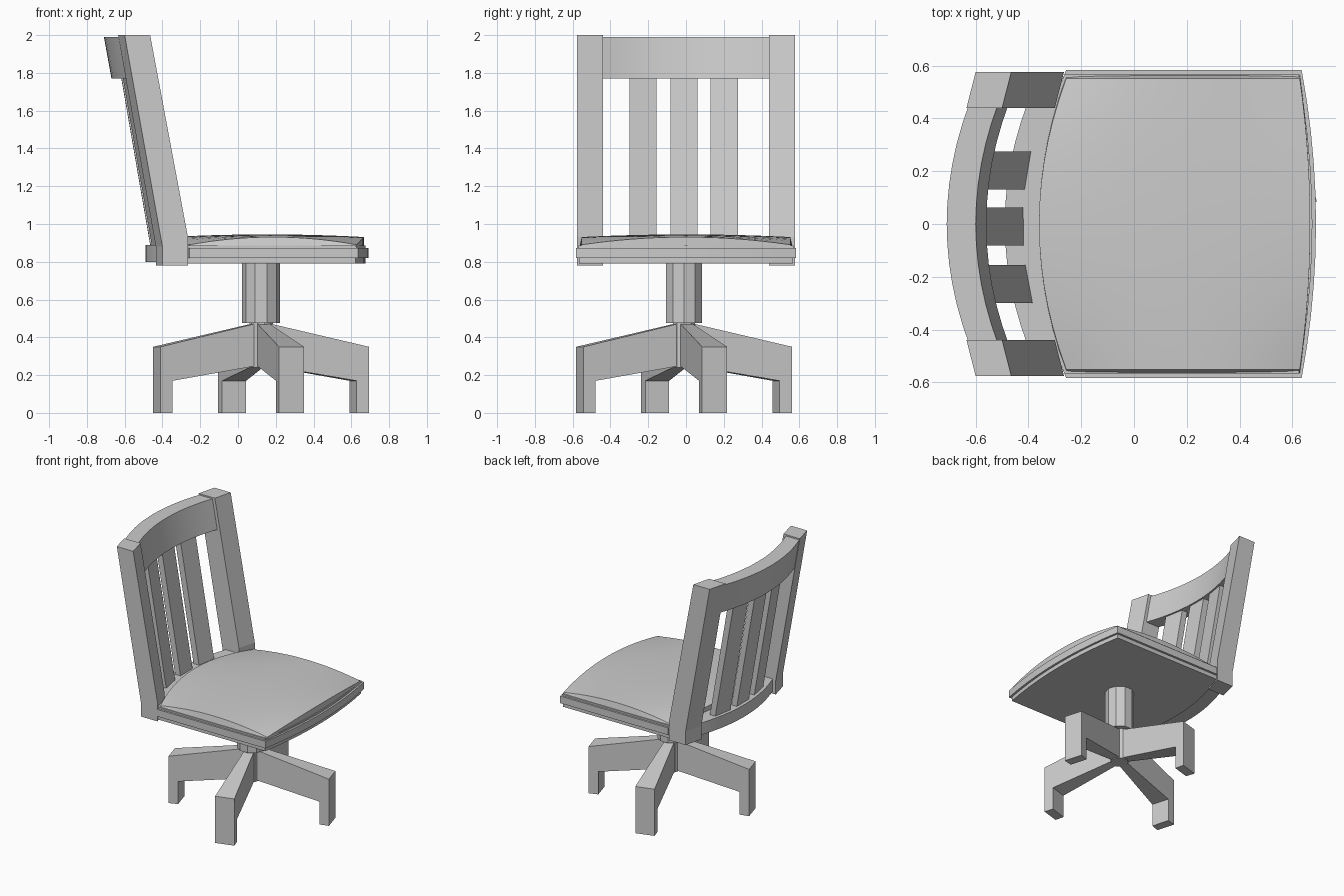
import bpy, bmesh, math
from mathutils import Matrix, Vector

if "Cube" in bpy.data.objects:
    bpy.data.objects.remove(bpy.data.objects["Cube"])


def finish(name, bm, smooth=False):
    bmesh.ops.recalc_face_normals(bm, faces=bm.faces)
    me = bpy.data.meshes.new(name)
    bm.to_mesh(me)
    bm.free()
    ob = bpy.data.objects.new(name, me)
    bpy.context.collection.objects.link(ob)
    if smooth:
        bpy.context.view_layer.objects.active = ob
        ob.select_set(True)
        bpy.ops.object.shade_smooth_by_angle(angle=math.radians(30))
        ob.select_set(False)
    return ob


def loft(name, rings, smooth=False):
    """Skin closed rings of points and cap both ends."""
    bm = bmesh.new()
    vs = [[bm.verts.new(p) for p in r] for r in rings]
    n = len(vs[0])
    for a, b in zip(vs, vs[1:]):
        for i in range(n):
            j = (i + 1) % n
            bm.faces.new((a[i], a[j], b[j], b[i]))
    bm.faces.new(vs[0])
    bm.faces.new(vs[-1])
    return finish(name, bm, smooth)


def spread(a, b, n):
    return [a + (b - a) * i / n for i in range(n + 1)]


def sweep(name, profile, ys, shift, smooth=False):
    """Sweep an x-z profile along y, shifting it in x to follow a bow."""
    return loft(name, [[(x + shift(y), y, z) for x, z in profile] for y in ys], smooth)


bow = lambda y: 0.41 * y * y

# Leaning back posts
post = [(-0.40, 0.78), (-0.265, 0.78), (-0.265, 0.93), (-0.465, 2.0),
        (-0.60, 2.0), (-0.40, 0.88)]
for side, s in (("left", 1), ("right", -1)):
    sweep(side + "_back_post", post, [0.44 * s, 0.577 * s],
          lambda y: -0.035 if abs(y) < 0.5 else 0)

# Bowed top rail and rear seat rail
sweep("top_rail", [(-0.71, 1.99), (-0.60, 1.99), (-0.56, 1.77), (-0.67, 1.77)],
      spread(-0.46, 0.46, 12), bow, True)
sweep("rear_seat_rail", [(-0.49, 0.80), (-0.34, 0.80), (-0.34, 0.89), (-0.49, 0.89)],
      spread(-0.46, 0.46, 12), bow, True)

# Back slats
for i, yc in enumerate((-0.228, -0.01, 0.203)):
    sweep(f"back_slat_{i + 1}",
          [(-0.42, 0.88), (-0.575, 1.775), (-0.62, 1.775), (-0.465, 0.88)],
          [yc - 0.072, yc + 0.072], bow)


# Seat frame with a protruding middle band
def outline(inset, z):
    w = 0.583 - inset
    ys = spread(-w, w, 10)
    front = [(0.69 - inset - 0.16 * y * y, y, z) for y in ys]
    back = [(-0.38 + 0.36 * y * y, y, z) for y in reversed(ys)]
    return front + back


loft("seat_frame", [outline(0.016, 0.79), outline(0.016, 0.82), outline(0, 0.82),
                    outline(0, 0.873), outline(0.014, 0.873), outline(0.014, 0.885)])

# Domed seat cushion
bm = bmesh.new()
N = 14
grid = []
for u in spread(-1, 1, N):
    row = []
    for v in spread(-1, 1, N):
        y = 0.552 * v
        x0, x1 = -0.36 + 0.34 * y * y, 0.668 - 0.13 * y * y
        x = x0 + (x1 - x0) * (u + 1) / 2
        z = 0.945 - 0.014 * (u * u + v * v) - 0.027 * u * u * v * v
        row.append(bm.verts.new((x, y, z)))
    grid.append(row)
for i in range(N):
    for j in range(N):
        bm.faces.new((grid[i][j], grid[i + 1][j], grid[i + 1][j + 1], grid[i][j + 1]))
rim = [e for e in bm.edges if e.is_boundary]
new = bmesh.ops.extrude_edge_only(bm, edges=rim)["geom"]
for v in new:
    if isinstance(v, bmesh.types.BMVert):
        v.co.z = 0.872
        v.co.y *= 1.025
bmesh.ops.holes_fill(bm, edges=[e for e in bm.edges if e.is_boundary])
finish("seat_cushion", bm, True)

# Swivel column and hub
C = Vector((0.122, -0.01, 0))


def column(name, r, z0, z1, n=10):
    ring = [(C.x + r * math.cos(2 * math.pi * i / n),
             C.y + r * math.sin(2 * math.pi * i / n)) for i in range(n)]
    loft(name, [[(x, y, z) for x, y in ring] for z in (z0, z1)])


column("swivel_column", 0.1, 0.475, 0.80)
column("base_hub", 0.062, 0.24, 0.48)

# Four tapered base legs: (radius, z, half width)
leg = [(0.03, 0.475, 0.032), (0.575, 0.35, 0.069), (0.575, 0, 0.069),
       (0.507, 0, 0.066), (0.507, 0.17, 0.066), (0.03, 0.25, 0.032)]
for k in range(4):
    m = Matrix.Translation(C) @ Matrix.Rotation(math.radians(16.3 + 90 * k), 4, "Z")
    loft(f"base_leg_{k + 1}",
         [[m @ Vector((r, s * w, z)) for r, z, w in leg] for s in (-1, 1)])
